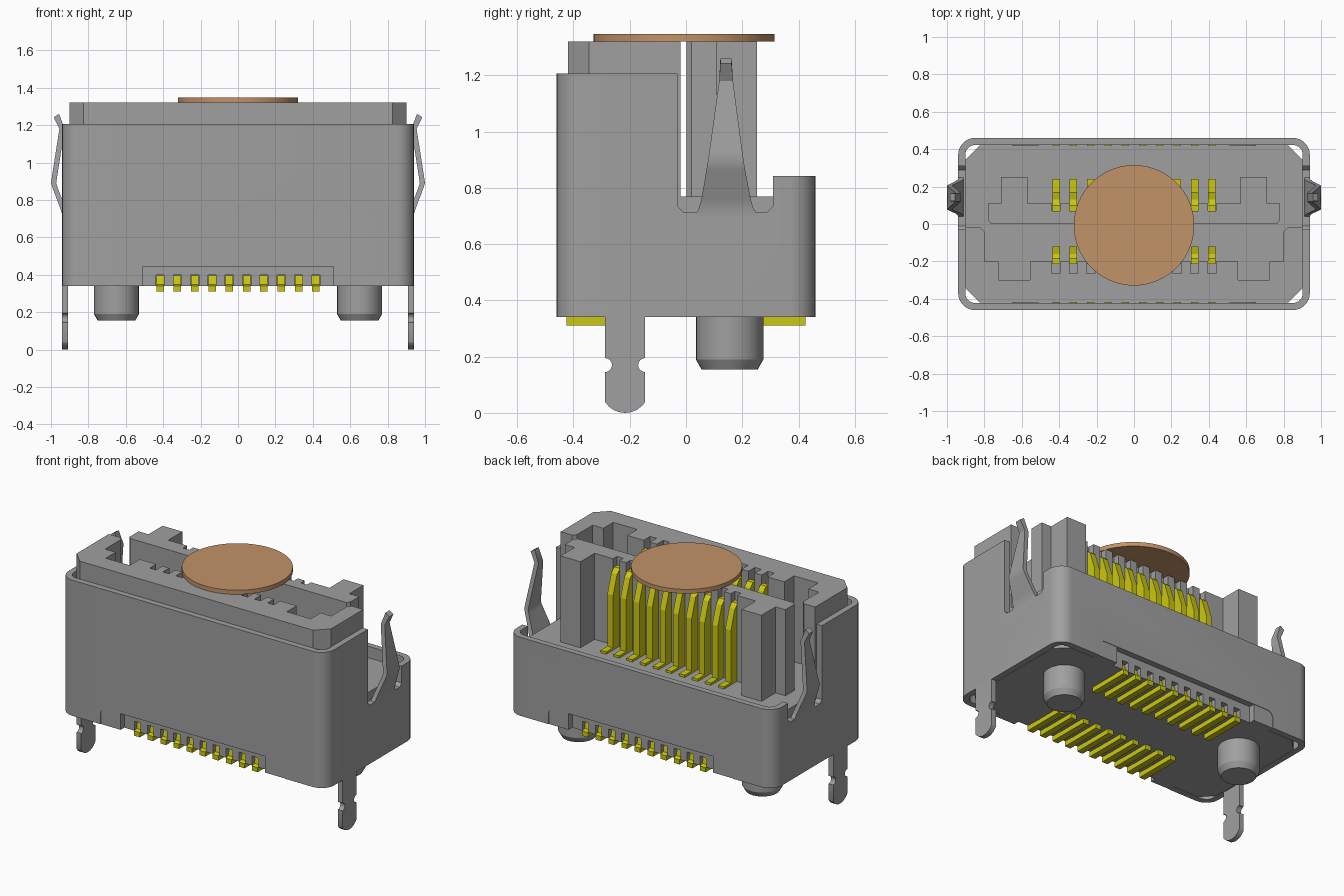
import bpy, bmesh
from math import sin, cos, pi, radians
from mathutils import Vector

if "Cube" in bpy.data.objects:
    bpy.data.objects.remove(bpy.data.objects["Cube"], do_unlink=True)


def material(name, rgb):
    m = bpy.data.materials.new(name)
    m.use_nodes = True
    m.diffuse_color = (*rgb, 1)
    m.node_tree.nodes["Principled BSDF"].inputs["Base Color"].default_value = (*rgb, 1)
    return m


GREY = material("grey", (0.35, 0.35, 0.35))
YELLOW = material("contact yellow", (0.60, 0.58, 0.005))
COPPER = material("copper tan", (0.54, 0.29, 0.14))
PINS = [(i - 4.5) * 0.0926 for i in range(10)]


def finish(name, bm, mat, smooth=False):
    bmesh.ops.recalc_face_normals(bm, faces=bm.faces)
    me = bpy.data.meshes.new(name)
    bm.to_mesh(me)
    bm.free()
    me.materials.append(mat)
    ob = bpy.data.objects.new(name, me)
    bpy.context.collection.objects.link(ob)
    if smooth:
        round_shade(ob)
    return ob


def round_shade(ob):
    bpy.ops.object.select_all(action="DESELECT")
    ob.select_set(True)
    bpy.context.view_layer.objects.active = ob
    bpy.ops.object.shade_smooth_by_angle(angle=radians(30))


def add_prism(bm, pts, axis, lo, hi):
    """Extrude a closed 2D outline along one axis."""
    place = {"X": lambda a, b, t: (t, a, b), "Y": lambda a, b, t: (a, t, b),
             "Z": lambda a, b, t: (a, b, t)}[axis]
    rings = [[bm.verts.new(place(a, b, t)) for a, b in pts] for t in (lo, hi)]
    for ring in rings:
        bm.faces.new(ring)
    n = len(pts)
    for i in range(n):
        j = (i + 1) % n
        bm.faces.new((rings[0][i], rings[0][j], rings[1][j], rings[1][i]))


def prism(name, pts, axis, lo, hi, mat=GREY, smooth=False):
    bm = bmesh.new()
    add_prism(bm, pts, axis, lo, hi)
    return finish(name, bm, mat, smooth)


def rect(a0, a1, b0, b1):
    return [(a0, b0), (a1, b0), (a1, b1), (a0, b1)]


def arc(cx, cy, r, start, end, n=8):
    return [(cx + r * cos(radians(start + (end - start) * i / n)),
             cy + r * sin(radians(start + (end - start) * i / n))) for i in range(n + 1)]


def rounded(hx, hy, r):
    corners = [(1, 1, 0), (-1, 1, 90), (-1, -1, 180), (1, -1, 270)]
    return [p for sx, sy, a in corners
            for p in arc(sx * (hx - r), sy * (hy - r), r, a, a + 90)]


def comb(y_edge, y_slot, half=0.022):
    """Edge running toward +x, notched at each contact."""
    return [p for x in PINS for p in ((x - half, y_edge), (x - half, y_slot),
                                      (x + half, y_slot), (x + half, y_edge))]


def both_sides(half):
    """Close an outline given for +x only, ordered from one end to the other."""
    return half + [(-x, y) for x, y in reversed(half)]


# Shell: thin rounded sleeve with stepped rim and openings for the tails
shell = prism("shell", rounded(0.94, 0.46, 0.09), "Z", 0.34, 1.207)
openings = both_sides([(0.65, 0.30)] + arc(0.61, 0.405, 0.04, 0, 90, 6))
cutters = [
    prism("cut_core", rounded(0.902, 0.422, 0.052), "Z", 0.2, 1.4),
    prism("cut_rim", [(-0.03, 1.4), (-0.03, 0.735), (-0.01, 0.715), (0.29, 0.715),
                      (0.31, 0.735), (0.31, 0.842), (0.6, 0.842), (0.6, 1.4)], "X", -1.2, 1.2),
    prism("cut_openings", openings, "Y", -0.6, 0.6),
]
for c in cutters:
    mod = shell.modifiers.new(c.name, "BOOLEAN")
    mod.operation, mod.solver, mod.object = "DIFFERENCE", "EXACT", c
bpy.context.view_layer.update()
cut_mesh = bpy.data.meshes.new_from_object(
    shell.evaluated_get(bpy.context.evaluated_depsgraph_get()))
shell.modifiers.clear()
shell.data = cut_mesh
for c in cutters:
    bpy.data.objects.remove(c, do_unlink=True)
round_shade(shell)

# Housing base: chamfered block, notched along the bottom for the tails
right_end = [(0.825, -0.42), (0.90, -0.345), (0.90, 0.345), (0.825, 0.42)]
left_end = [(-x, y) for x, y in reversed(right_end)]
front_edge = comb(-0.42, -0.36)
back_edge = [(x, -y) for x, y in reversed(front_edge)]
prism("housing_foot", front_edge + right_end + back_edge + left_end, "Z", 0.34, 0.40)
prism("housing_base", right_end + left_end, "Z", 0.40, 0.77)

# Front wall: side arms, recesses and contact slots
wall_side = [(0.555, -0.20), (0.555, -0.30), (0.725, -0.30), (0.725, -0.20), (0.80, -0.20),
             (0.80, -0.04), (0.82, -0.02), (0.90, -0.02), (0.90, -0.345), (0.825, -0.42)]
prism("front_wall", comb(-0.20, -0.265) + both_sides(wall_side), "Z", 0.77, 1.32)

# Tongue: slab with rear pillars and contact slots
tongue_side = [(0.57, 0.11), (0.57, 0.252), (0.71, 0.252), (0.71, 0.11),
               (0.78, 0.11), (0.78, 0.02), (0.765, 0.002)]
prism("tongue", comb(0.11, 0.07) + both_sides(tongue_side), "Z", 0.77, 1.32)

# Contacts and solder tails
back_contact = [(0.24, 0.765), (0.24, 0.785), (0.17, 0.785), (0.17, 1.12), (0.13, 1.24),
                (0.10, 1.265), (0.07, 1.265), (0.07, 0.765)]
front_contact = [(-0.12, 0.765), (-0.12, 1.12), (-0.16, 1.24), (-0.185, 1.265),
                 (-0.215, 1.265), (-0.215, 0.765)]
tail = [(0.425, 0.31), (0.425, 0.34), (0.40, 0.347), (0.39, 0.395), (0.361, 0.395),
        (0.361, 0.342), (0.15, 0.342), (0.15, 0.31)]
front_tail = [(-y, z) for y, z in tail]
for name, outline in (("back_contacts", back_contact), ("front_contacts", front_contact),
                      ("back_tails", tail), ("front_tails", front_tail)):
    bm = bmesh.new()
    for x in PINS:
        add_prism(bm, outline, "X", x - 0.02, x + 0.02)
    finish(name, bm, YELLOW)

# Filler blocks at the ends of the tail openings
for sy, row in ((-1, "front"), (1, "back")):
    for sx, side in ((1, "left"), (-1, "right")):
        block = [(0.51, 0.34), (0.65, 0.34)] + arc(0.61, 0.405, 0.04, 0, 90, 6) + [(0.51, 0.445)]
        prism(f"{row}_{side}_filler", [(sx * x, z) for x, z in block],
              "Y", sy * 0.41, sy * 0.457)

# Side springs, legs and locating pegs
SPRING = [(0.94, 0.70, 0.03, 0.26), (0.941, 0.725, 0.045, 0.24), (0.952, 0.76, 0.055, 0.23),
          (0.992, 0.865, 0.073, 0.21), (1.0, 0.89, 0.077, 0.206), (0.994, 0.93, 0.083, 0.20),
          (0.955, 1.18, 0.118, 0.167), (0.985, 1.242, 0.122, 0.162)]
leg = ([(-0.288, 0.35), (-0.288, 0.195)] + arc(-0.288, 0.17, 0.025, 90, -90)
       + [(-0.288, 0.04)] + arc(-0.2165, 0.085, 0.085, 215, 325)
       + [(-0.145, 0.04)] + arc(-0.145, 0.17, 0.025, 270, 90) + [(-0.145, 0.35)])
for s, side in ((1, "left"), (-1, "right")):
    bm = bmesh.new()
    previous = None
    for i, (x, z, y0, y1) in enumerate(SPRING):
        rise = 0.018 if i == len(SPRING) - 1 else 0
        ring = [bm.verts.new(p) for p in ((s * x, y0, z), (s * x, y1, z),
                                          (s * (x - 0.028), y1, z + rise),
                                          (s * (x - 0.028), y0, z + rise))]
        if previous:
            for k in range(4):
                j = (k + 1) % 4
                bm.faces.new((previous[k], previous[j], ring[j], ring[k]))
        else:
            bm.faces.new(ring)
        previous = ring
    bm.faces.new(previous)
    finish(f"{side}_spring", bm, GREY, True)

    prism(f"{side}_leg", leg, "X", s * 0.908, s * 0.94, GREY, True)

    bm = bmesh.new()
    for r0, r1, z0, z1 in ((0.10, 0.12, 0.155, 0.19), (0.12, 0.12, 0.19, 0.345)):
        made = bmesh.ops.create_cone(bm, cap_ends=True, segments=32, radius1=r0,
                                     radius2=r1, depth=z1 - z0)
        bmesh.ops.translate(bm, verts=made["verts"], vec=Vector((s * 0.65, 0.155, (z0 + z1) / 2)))
    finish(f"{side}_peg", bm, GREY, True)

# Pick-up disc resting on top
prism("pickup_disc", [(x, y - 0.007) for x, y in arc(0, 0, 0.322, 0, 360, 64)[:-1]],
      "Z", 1.32, 1.347, COPPER, True)
